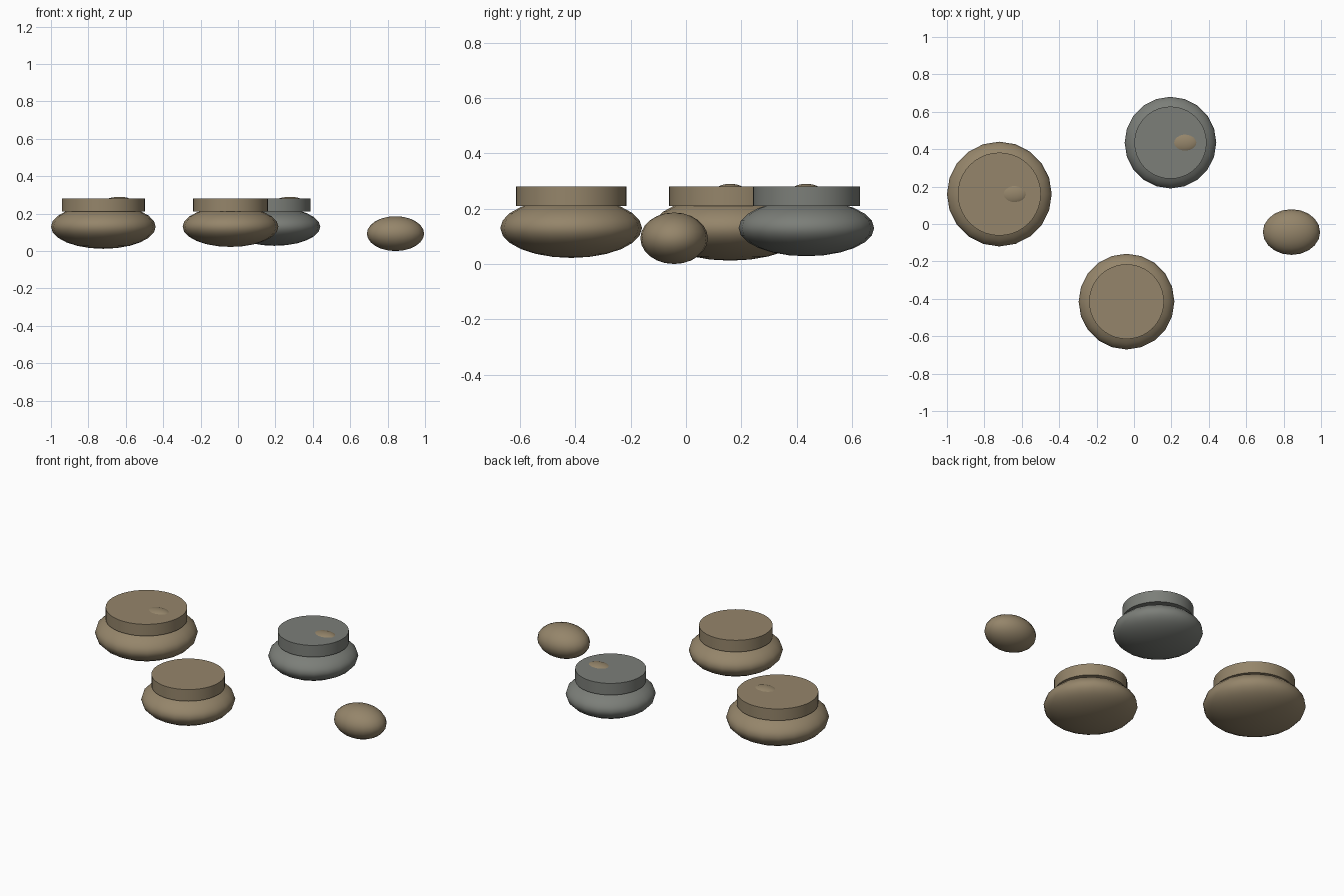
import bpy
import math

if "Cube" in bpy.data.objects:
    bpy.data.objects.remove(bpy.data.objects["Cube"], do_unlink=True)


def material(name, color):
    mat = bpy.data.materials.new(name)
    mat.use_nodes = True
    mat.diffuse_color = color
    mat.node_tree.nodes["Principled BSDF"].inputs["Base Color"].default_value = color
    return mat


brown = material("brown stone", (0.30, 0.235, 0.145, 1))
grey = material("grey stone", (0.20, 0.21, 0.19, 1))


def finish(name, mat):
    obj = bpy.context.object
    obj.name = name
    obj.data.materials.append(mat)
    bpy.ops.object.shade_smooth_by_angle(angle=math.radians(40))
    return obj


def pebble(name, center, radii, mat, tilt=0.0):
    bpy.ops.mesh.primitive_uv_sphere_add(segments=20, ring_count=12, location=center,
                                         rotation=(0, tilt, 0))
    bpy.context.object.scale = radii
    return finish(name, mat)


def slab(name, x, y, radius, mat):
    bpy.ops.mesh.primitive_cylinder_add(vertices=40, radius=radius, depth=0.07,
                                        location=(x, y, 0.245))
    return finish(name, mat)


# Stepping stones: rounded base with a flat round slab on top
stones = [
    ("left_back", -0.72, 0.16, 0.28, 0.118, 0.222, brown),
    ("front", -0.04, -0.415, 0.256, 0.108, 0.20, brown),
    ("back", 0.195, 0.435, 0.245, 0.102, 0.193, grey),
]
for name, x, y, radius, height, top_radius, mat in stones:
    pebble(name + "_stone_base", (x, y, 0.13), (radius, radius, height), mat)
    slab(name + "_stone_slab", x, y, top_radius, mat)

# Small pebbles poking out of two slabs
for name, x, y in (("left_back", -0.65, 0.16), ("back", 0.262, 0.435)):
    pebble(name + "_small_pebble", (x, y, 0.258), (0.085, 0.06, 0.031), brown, math.radians(-5))

# Loose pebble lying on the ground
pebble("loose_pebble", (0.842, -0.043, 0.093), (0.153, 0.122, 0.093), brown)
